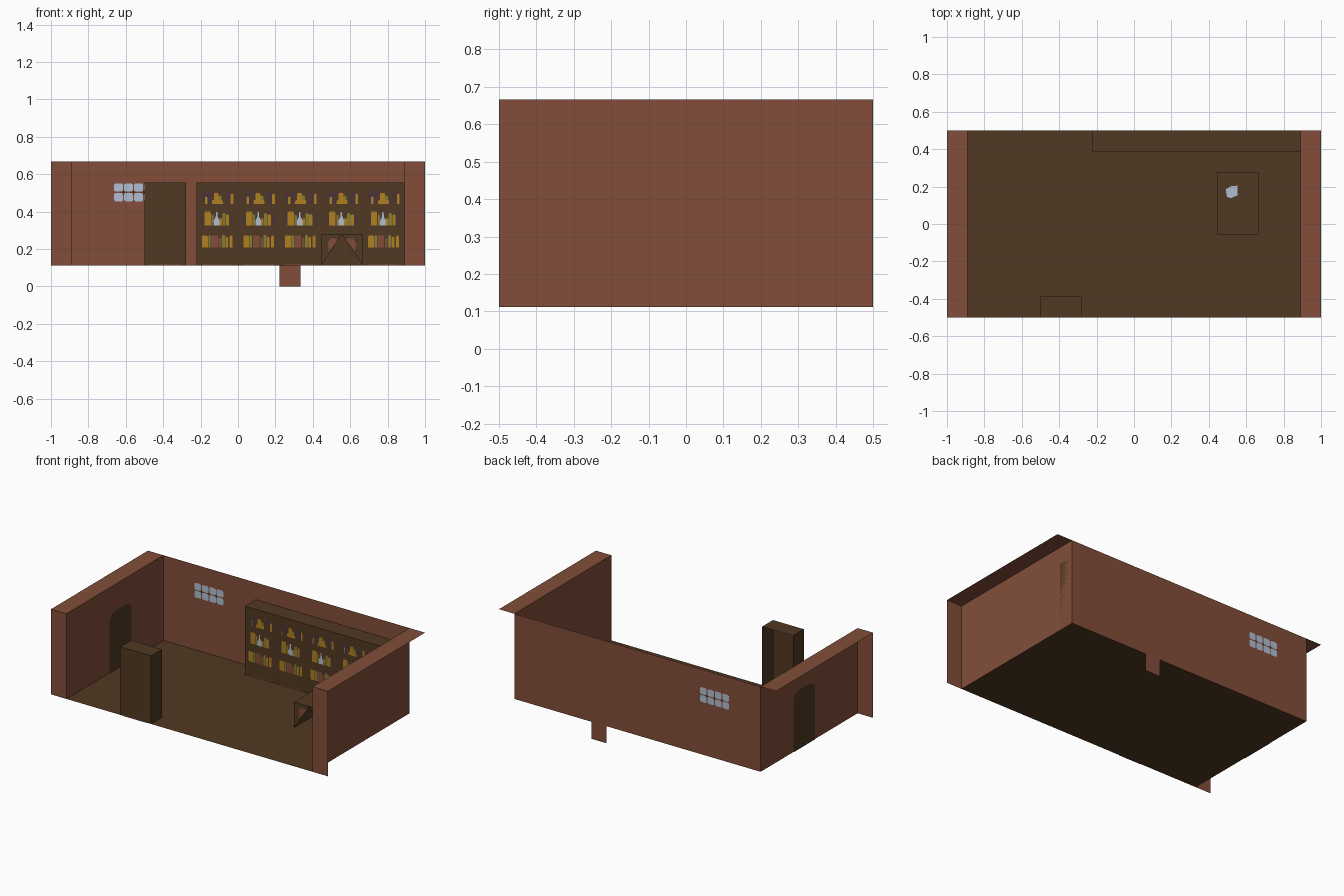
import bpy, math

if "Cube" in bpy.data.objects:
    bpy.data.objects.remove(bpy.data.objects["Cube"])

U = 1 / 9          # grid unit of the room
FL = U             # floor height
TOP = 6 * U
INX = 8 * U        # inner wall x


def mat(name, rgb):
    m = bpy.data.materials.new(name)
    m.diffuse_color = (*rgb, 1)
    m.use_nodes = True
    m.node_tree.nodes["Principled BSDF"].inputs["Base Color"].default_value = m.diffuse_color
    return m


BRICK = mat("brick_red", (0.223, 0.076, 0.042))
WOOD = mat("dark_wood", (0.082, 0.040, 0.0165))
GLASS = mat("pale_blue", (0.434, 0.515, 0.658))
GOLD = mat("gold", (0.434, 0.215, 0.014))
OLIVE = mat("olive", (0.235, 0.215, 0.034))
PLUM = mat("plum", (0.070, 0.034, 0.040))


def polys(name, material, faces):
    """Object made of separate polygons, each a list of points."""
    verts, idx = [], []
    for f in faces:
        idx.append(list(range(len(verts), len(verts) + len(f))))
        verts += f
    me = bpy.data.meshes.new(name)
    me.from_pydata(verts, [], idx)
    me.materials.append(material)
    ob = bpy.data.objects.new(name, me)
    bpy.context.collection.objects.link(ob)
    return ob


def rect_x(x, y0, y1, z0, z1):
    return [(x, y0, z0), (x, y1, z0), (x, y1, z1), (x, y0, z1)]


def rect_y(y, x0, x1, z0, z1):
    return [(x0, y, z0), (x1, y, z0), (x1, y, z1), (x0, y, z1)]


def rect_z(z, x0, x1, y0, y1):
    return [(x0, y0, z), (x1, y0, z), (x1, y1, z), (x0, y1, z)]


def on_y(y, pts):
    return [(x, y, z) for x, z in pts]


# room shell: single-sided sheets
polys("floor", WOOD, [rect_z(FL, -INX, INX, -0.5, 0.5)])
polys("back_wall", BRICK, [rect_y(0.5, -INX, INX, FL, TOP)[::-1]])
polys("back_wall_foot", BRICK, [rect_y(0.5, 2 * U, 3 * U, 0, FL)[::-1]])
for side, s in (("left", -1), ("right", 1)):
    a, b = sorted((s * INX, s))
    polys(side + "_wall", BRICK, [rect_x(s * INX, -0.5, 0.5, FL, TOP)[::s]])
    polys(side + "_wall_end", BRICK, [rect_y(-0.5, a, b, FL, TOP)])
    polys(side + "_wall_top", BRICK, [rect_z(TOP, a, b, -0.5, 0.5)])

# door painted on both faces of the left wall
door = [(-0.057, FL), (0.165, FL), (0.165, 0.46), (0.145, 0.485), (0.11, 0.497),
        (0.0, 0.497), (-0.037, 0.485), (-0.057, 0.46)]
for label, x in (("inner", -INX + 0.003), ("outer", -INX - 0.003)):
    pts = [(x, y, z) for y, z in door]
    polys("door_" + label, WOOD, [pts if label == "inner" else pts[::-1]])

# window: four by two panes with small wooden crosses, both faces of the back wall
P, G, CX, CZ = 0.0535, 0.003, -0.558, 0.503
for label, y, d in (("inner", 0.497, -0.001), ("outer", 0.503, 0.001)):
    step = 1 if label == "inner" else -1
    panes, bars = [], []
    for i in range(4):
        x = CX + (i - 1.5) * P
        for s in (-1, 1):
            z = CZ + s * 0.0255
            w, h, c = P / 2 - G, 0.0225, 0.007
            panes.append(on_y(y, [(x - w + c, z - h), (x + w - c, z - h), (x + w, z - h + c),
                                  (x + w, z + h - c), (x + w - c, z + h), (x - w + c, z + h),
                                  (x - w, z + h - c), (x - w, z - h + c)])[::step])
    for i in range(3):
        x = CX + (i - 1) * P
        bars.append(rect_y(y + d, x - 0.016, x + 0.016, CZ - 0.003, CZ + 0.003)[::step])
        bars.append(rect_y(y + d, x - 0.003, x + 0.003, CZ - 0.018, CZ + 0.018)[::step])
    polys("window_panes_" + label, GLASS, panes)
    polys("window_bars_" + label, WOOD, bars)


def open_case(name, x0, x1, y0, y1, z1):
    """Case with an open back."""
    polys(name, WOOD, [rect_y(y0, x0, x1, FL, z1), rect_x(x0, y0, y1, FL, z1)[::-1],
                       rect_x(x1, y0, y1, FL, z1), rect_z(z1, x0, x1, y0, y1)])


open_case("bookcase", -2 * U, 8 * U, 3.5 * U, 0.5, 5 * U)
open_case("front_cabinet", -4.5 * U, -2.5 * U, -0.5, -3.5 * U, 5 * U)

# books on the three shelves: (colour, x from, x to, z low, z high) in one bay
bay = [
    (PLUM, -0.082, -0.030, 0.440, 0.490), (PLUM, -0.075, -0.060, 0.490, 0.515),
    (PLUM, -0.045, -0.015, 0.490, 0.512), (GOLD, -0.028, 0.030, 0.440, 0.462),
    (GOLD, -0.018, 0.008, 0.462, 0.500), (OLIVE, 0.008, 0.024, 0.462, 0.485),
    (GOLD, -0.066, -0.052, 0.440, 0.480), (PLUM, 0.046, 0.070, 0.440, 0.510),
    (GOLD, 0.072, 0.086, 0.440, 0.495),
    (PLUM, -0.084, -0.070, 0.330, 0.385), (GOLD, -0.068, -0.034, 0.325, 0.400),
    (OLIVE, -0.030, -0.019, 0.325, 0.385), (GOLD, 0.012, 0.026, 0.325, 0.365),
    (OLIVE, 0.028, 0.045, 0.325, 0.392), (GOLD, 0.047, 0.064, 0.325, 0.385),
    (PLUM, 0.070, 0.085, 0.325, 0.385),
    (GOLD, -0.082, -0.050, 0.207, 0.272), (OLIVE, -0.047, -0.035, 0.207, 0.275),
    (BRICK, -0.032, 0.004, 0.207, 0.272), (BRICK, 0.008, 0.022, 0.207, 0.260),
    (OLIVE, 0.025, 0.041, 0.207, 0.275), (GOLD, 0.044, 0.058, 0.207, 0.265),
    (GOLD, 0.066, 0.082, 0.207, 0.272),
    (BRICK, -0.080, 0.080, FL, 0.118),
]
flask = [(-0.017, 0.325), (0.011, 0.325), (0.013, 0.350), (0.002, 0.372),
         (0.001, 0.398), (-0.007, 0.398), (-0.008, 0.372), (-0.019, 0.350)]
BY = 3.5 * U - 0.003
bays = [(-1 + 2 * k) * U for k in range(5)]


def book(cx, x0, x1, z0, z1):
    """Flat book spine with clipped top corners."""
    c = min(0.005, (z1 - z0) / 2)
    return on_y(BY, [(cx + x0, z0), (cx + x1, z0), (cx + x1, z1 - c),
                     (cx + x1 - c, z1), (cx + x0 + c, z1), (cx + x0, z1 - c)])


for label, m in (("gold", GOLD), ("olive", OLIVE), ("plum", PLUM), ("red", BRICK)):
    polys(label + "_books", m, [book(cx, *b[1:]) for cx in bays for b in bay if b[0] == m])
polys("flasks", GLASS, [on_y(BY - 0.001, [(cx + x, z) for x, z in flask]) for cx in bays])
polys("cabinet_red_trim", BRICK, [rect_y(-0.503, -0.47, -0.31, FL, 0.117)])

# desk: box whose front has a triangular opening
x0, x1, y0, y1, dz = 4 * U, 6 * U, -0.5 * U, 2.5 * U, 2.5 * U
cx = 5 * U
polys("desk", WOOD, [
    rect_z(dz, x0, x1, y0, y1), rect_x(x0, y0, y1, FL, dz)[::-1], rect_x(x1, y0, y1, FL, dz),
    rect_y(y1, x0, x1, FL, dz)[::-1],
    on_y(y0, [(x0, FL), (cx, dz), (x0, dz)]), on_y(y0, [(x1, FL), (x1, dz), (cx, dz)])])
half = [(-0.070, 0.185), (-0.022, 0.249), (-0.033, 0.257), (-0.060, 0.255), (-0.076, 0.230)]
polys("desk_red_panels", BRICK, [on_y(y0 - 0.003, [(cx + s * x, z) for x, z in half][::s])
                                 for s in (1, -1)])

# sheet of paper on the desk
polys("paper", GLASS, [[(x, y, dz + 0.003) for x, y in
                        ((0.497, 0.145), (0.52, 0.138), (0.555, 0.155), (0.552, 0.205),
                         (0.52, 0.203), (0.49, 0.185))]])
